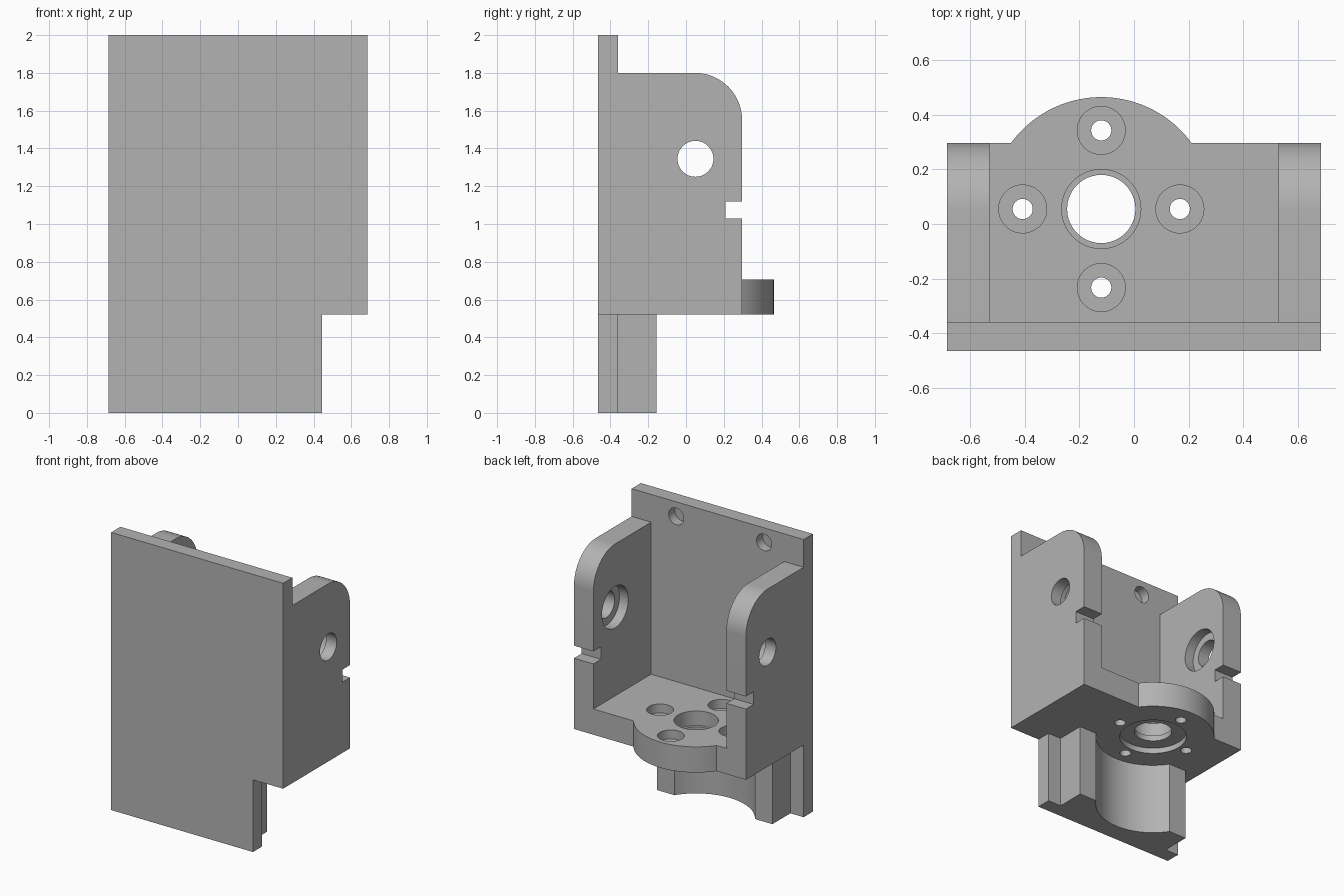
import bpy, bmesh, math
from mathutils import Vector

if "Cube" in bpy.data.objects:
    bpy.data.objects.remove(bpy.data.objects["Cube"])

grey = bpy.data.materials.new("grey")
grey.diffuse_color = (0.45, 0.45, 0.45, 1)
grey.use_nodes = True
grey.node_tree.nodes["Principled BSDF"].inputs["Base Color"].default_value = grey.diffuse_color

CX, CY = -0.12, 0.055          # axis of the central bore
X, PLATE_BACK, FRONT, BACK = 0.685, -0.36, -0.465, 0.297
FLOOR_Z, FLOOR_TOP = 0.52, 0.705


def arc(cx, cy, r, a0, a1, n):
    return [(cx + r * math.cos(a0 + (a1 - a0) * i / n),
             cy + r * math.sin(a0 + (a1 - a0) * i / n)) for i in range(n + 1)]


def prism(name, pts, axis, lo, hi):
    """Extrude a 2D outline along an axis: x takes (y,z), y takes (x,z), z takes (x,y)."""
    place = {'x': lambda p, t: (t, p[0], p[1]),
             'y': lambda p, t: (p[0], t, p[1]),
             'z': lambda p, t: (p[0], p[1], t)}[axis]
    bm = bmesh.new()
    face = bm.faces.new([bm.verts.new(place(p, lo)) for p in pts])
    out = bmesh.ops.extrude_face_region(bm, geom=[face])
    move = Vector(place((0, 0), hi - lo))
    bmesh.ops.translate(bm, vec=move, verts=[v for v in out["geom"] if isinstance(v, bmesh.types.BMVert)])
    bmesh.ops.recalc_face_normals(bm, faces=bm.faces)
    me = bpy.data.meshes.new(name)
    bm.to_mesh(me)
    bm.free()
    me.materials.append(grey)
    ob = bpy.data.objects.new(name, me)
    bpy.context.collection.objects.link(ob)
    return ob


def drill(name, c, r, axis, lo, hi, n=48):
    return prism(name, arc(c[0], c[1], r, 0, 2 * math.pi, n)[:-1], axis, lo, hi)


def combine(body, other, op):
    other.hide_render = True
    mod = body.modifiers.new(op, 'BOOLEAN')
    mod.operation, mod.solver, mod.object = op, 'EXACT', other
    bpy.context.view_layer.objects.active = body
    bpy.ops.object.modifier_apply(modifier=mod.name)
    bpy.data.objects.remove(other)


# mounting plate, with the lower right corner stepped in
body = prism("motor_bracket", [(-X, 0), (0.445, 0), (0.445, FLOOR_Z), (X, FLOOR_Z), (X, 2), (-X, 2)],
             'y', FRONT, PLATE_BACK)

# side walls with a rounded top corner and a notch in the back edge
wall = [(-0.41, FLOOR_Z), (BACK, FLOOR_Z), (BACK, 1.03), (0.21, 1.03), (0.21, 1.12), (BACK, 1.12)]
wall += arc(BACK - 0.25, 1.55, 0.25, 0, math.pi / 2, 20) + [(-0.41, 1.8)]
for lo, hi in ((-X, -0.53), (0.53, X)):
    combine(body, prism("side_wall", wall, 'x', lo, hi), 'UNION')

# floor with a round lobe at the back
a = math.asin((BACK - CY) / 0.41)
floor = [(-0.6, -0.41), (0.6, -0.41), (0.6, BACK)] + arc(CX, CY, 0.41, a, math.pi - a, 40) + [(-0.6, BACK)]
combine(body, prism("floor", floor, 'z', FLOOR_Z, FLOOR_TOP), 'UNION')

# lower block, hollowed by a round motor seat
b = math.asin(0.21 / 0.383)
block = [(-0.58, -0.41), (0.34, -0.41), (0.34, CY - 0.21)]
block += arc(CX, CY, 0.383, -b, b - math.pi, 40) + [(-0.58, CY - 0.21)]
combine(body, prism("motor_seat", block, 'z', 0, 0.6), 'UNION')

# central bore, wider at the top, and the round recess underneath
combine(body, drill("bore", (CX, CY), 0.125, 'z', 0.4, 0.9, 64), 'DIFFERENCE')
combine(body, drill("bore_step", (CX, CY), 0.145, 'z', 0.6, 0.9, 64), 'DIFFERENCE')
combine(body, drill("recess", (CX, CY), 0.223, 'z', 0.4, 0.56, 64), 'DIFFERENCE')

# four countersunk screw holes
for k in range(4):
    c = (CX + 0.288 * math.cos(k * math.pi / 2), CY + 0.288 * math.sin(k * math.pi / 2))
    combine(body, drill("screw_hole", c, 0.037, 'z', 0.4, 0.9, 32), 'DIFFERENCE')
    combine(body, drill("screw_head", c, 0.088, 'z', 0.64, 0.9), 'DIFFERENCE')

# pivot holes through the walls, counterbored on the inside
pivot = (0.05, 1.345)
combine(body, drill("pivot_hole", pivot, 0.095, 'x', -1, 1), 'DIFFERENCE')
combine(body, drill("pivot_step", pivot, 0.15, 'x', -0.60, 0.60), 'DIFFERENCE')

# blind holes near the top of the plate
for x in (-0.37, 0.33):
    combine(body, drill("blind_hole", (x, 1.895), 0.06, 'y', -0.43, -0.3), 'DIFFERENCE')

# one material slot, smooth curved faces, sharp edges kept
body.data.materials.clear()
body.data.materials.append(grey)
for p in body.data.polygons:
    p.material_index = 0
bpy.ops.object.select_all(action='DESELECT')
body.select_set(True)
bpy.context.view_layer.objects.active = body
bpy.ops.object.shade_smooth_by_angle(angle=math.radians(30))
